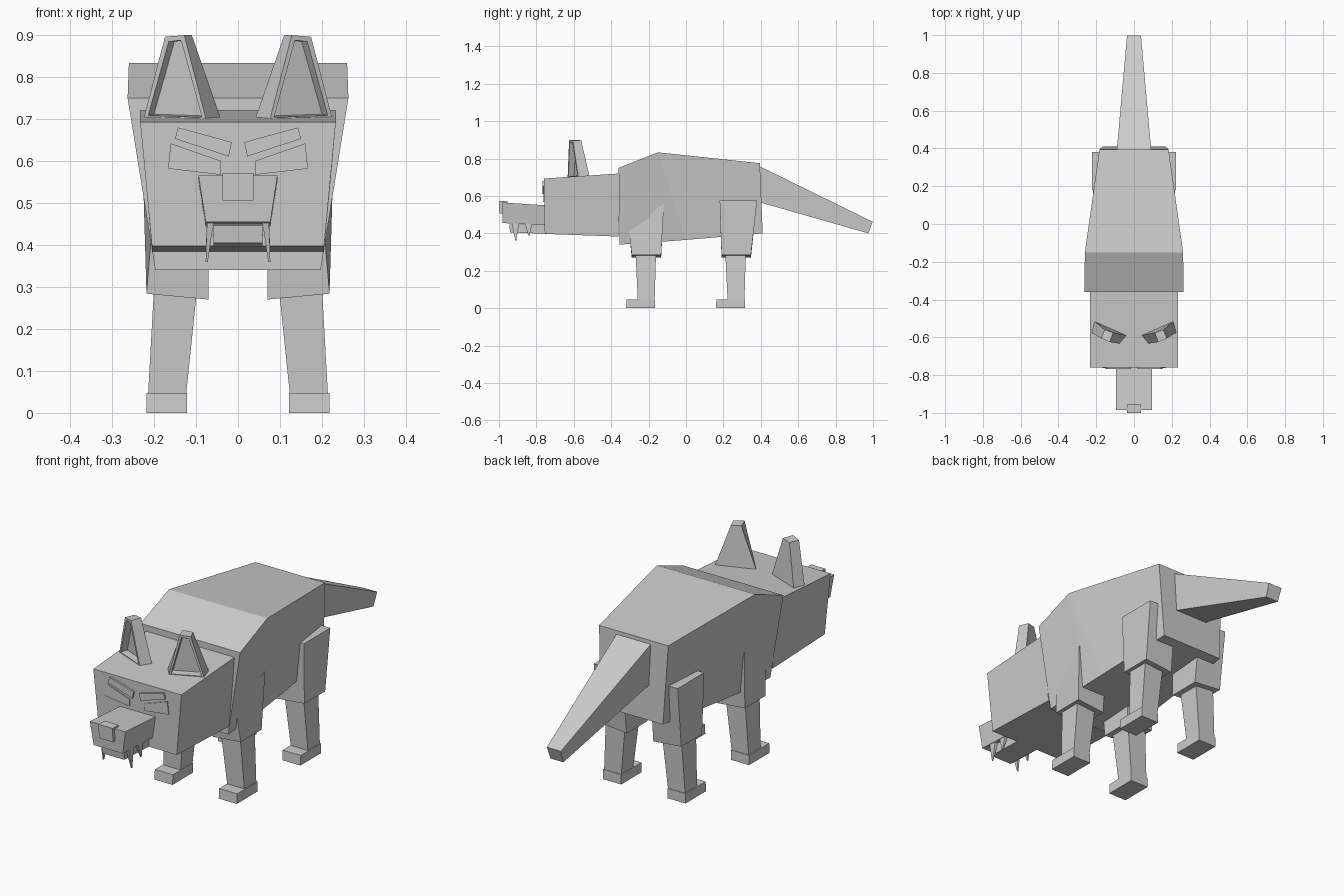
import bpy, bmesh

grey = bpy.data.materials.new("plain grey")
grey.diffuse_color = (0.6, 0.6, 0.6, 1)


def loft(name, sections, side=1, recess=None):
    """Bridge four-point sections into a closed solid; side=-1 mirrors it in x."""
    bm = bmesh.new()
    rings = [[bm.verts.new((side * x, y, z)) for x, y, z in s] for s in sections]
    first = bm.faces.new(rings[0])
    bm.faces.new(rings[-1])
    for a, b in zip(rings, rings[1:]):
        for i in range(4):
            j = (i + 1) % 4
            bm.faces.new((a[i], a[j], b[j], b[i]))
    bmesh.ops.remove_doubles(bm, verts=bm.verts, dist=0.0005)
    bmesh.ops.recalc_face_normals(bm, faces=bm.faces)
    if recess:
        rim, depth = recess
        bmesh.ops.inset_region(bm, faces=[first], thickness=rim)
        bmesh.ops.inset_region(bm, faces=[first], thickness=0.002, depth=-depth)
    mesh = bpy.data.meshes.new(name)
    bm.to_mesh(mesh)
    bm.free()
    mesh.materials.append(grey)
    obj = bpy.data.objects.new(name, mesh)
    bpy.context.collection.objects.link(obj)
    return obj


def cross(y_top, z_top, w_top, y_low, z_low, w_low):
    """Symmetric section across x: top edge and bottom edge."""
    return [(-w_top, y_top, z_top), (w_top, y_top, z_top),
            (w_low, y_low, z_low), (-w_low, y_low, z_low)]


def flat(x0, x1, y0, y1, z):
    """Horizontal rectangular section."""
    return [(x0, y0, z), (x1, y0, z), (x1, y1, z), (x0, y1, z)]


# Body with a high shoulder and narrow hips
loft("body", [cross(-0.36, 0.75, 0.263, -0.355, 0.34, 0.197),
              cross(-0.15, 0.833, 0.26, -0.13, 0.355, 0.197),
              cross(-0.15, 0.833, 0.26, 0.0, 0.365, 0.19),
              cross(0.395, 0.775, 0.183, 0.41, 0.40, 0.165)])

# Tail
loft("tail", [cross(0.38, 0.765, 0.092, 0.38, 0.57, 0.088),
              cross(0.998, 0.462, 0.037, 0.975, 0.40, 0.034)])

# Head, snout, lower jaw and nose
loft("head", [cross(-0.76, 0.693, 0.233, -0.755, 0.397, 0.205),
              cross(-0.358, 0.72, 0.233, -0.36, 0.383, 0.205)])
loft("snout", [cross(-0.985, 0.565, 0.094, -0.98, 0.455, 0.077),
               cross(-0.75, 0.55, 0.094, -0.75, 0.445, 0.077)])
loft("lower_jaw", [cross(-0.945, 0.446, 0.06, -0.94, 0.405, 0.058),
                   cross(-0.75, 0.452, 0.06, -0.75, 0.398, 0.058)])
loft("nose", [cross(-1.0, 0.572, 0.037, -0.998, 0.506, 0.037),
              cross(-0.955, 0.572, 0.037, -0.955, 0.506, 0.037)])

for s, label in ((1, "right"), (-1, "left")):
    # Slanted eyes and brows as thin plates on the face
    eye = [(0.04, 0.60), (0.16, 0.642), (0.167, 0.582), (0.04, 0.567)]
    brow = [(0.015, 0.645), (0.143, 0.68), (0.15, 0.653), (0.022, 0.611)]
    for part, outline, y in (("eye", eye, -0.763), ("brow", brow, -0.768)):
        loft(f"{part}_{label}", [[(x, y, z) for x, z in outline],
                                 [(x, -0.759, z) for x, z in outline]], s)

    # Hollow-fronted ears, turned slightly outward
    loft(f"ear_{label}",
         [[(0.225, -0.575, 0.70), (0.075, -0.633, 0.695),
           (0.128, -0.625, 0.90), (0.174, -0.605, 0.896)],
          [(0.21, -0.515, 0.70), (0.04, -0.59, 0.698),
           (0.110, -0.575, 0.90), (0.155, -0.56, 0.896)]], s, (0.015, 0.033))

    # Fangs: long at the front, short behind
    for kind, y, tip in (("front_fang", -0.91, 0.36), ("back_fang", -0.84, 0.385)):
        loft(f"{kind}_{label}",
             [flat(0.058, 0.074, y - 0.022, y + 0.018, 0.455),
              flat(0.072, 0.077, y - 0.002, y + 0.002, tip)], s)

    # Legs: thigh, shin and forward-pointing paw
    for pair, dy in (("front", 0.0), ("hind", 0.48)):
        if pair == "front":
            top = [(0.07, -0.31, 0.46), (0.203, -0.31, 0.46),
                   (0.226, -0.118, 0.555), (0.07, -0.118, 0.555)]
        else:
            top = flat(0.075, 0.222, -0.30, -0.10, 0.575)
        loft(f"{pair}_thigh_{label}",
             [[(0.07, dy - 0.29, 0.270), (0.218, dy - 0.29, 0.284),
               (0.218, dy - 0.133, 0.284), (0.07, dy - 0.133, 0.270)],
              [(x, y + dy, z) for x, y, z in top]], s)
        loft(f"{pair}_shin_{label}",
             [flat(0.125, 0.215, dy - 0.257, dy - 0.168, 0.03),
              flat(0.097, 0.20, dy - 0.27, dy - 0.16, 0.30)], s)
        loft(f"{pair}_paw_{label}",
             [flat(0.122, 0.218, dy - 0.32, dy - 0.165, 0.0),
              flat(0.122, 0.218, dy - 0.317, dy - 0.165, 0.047)], s)
